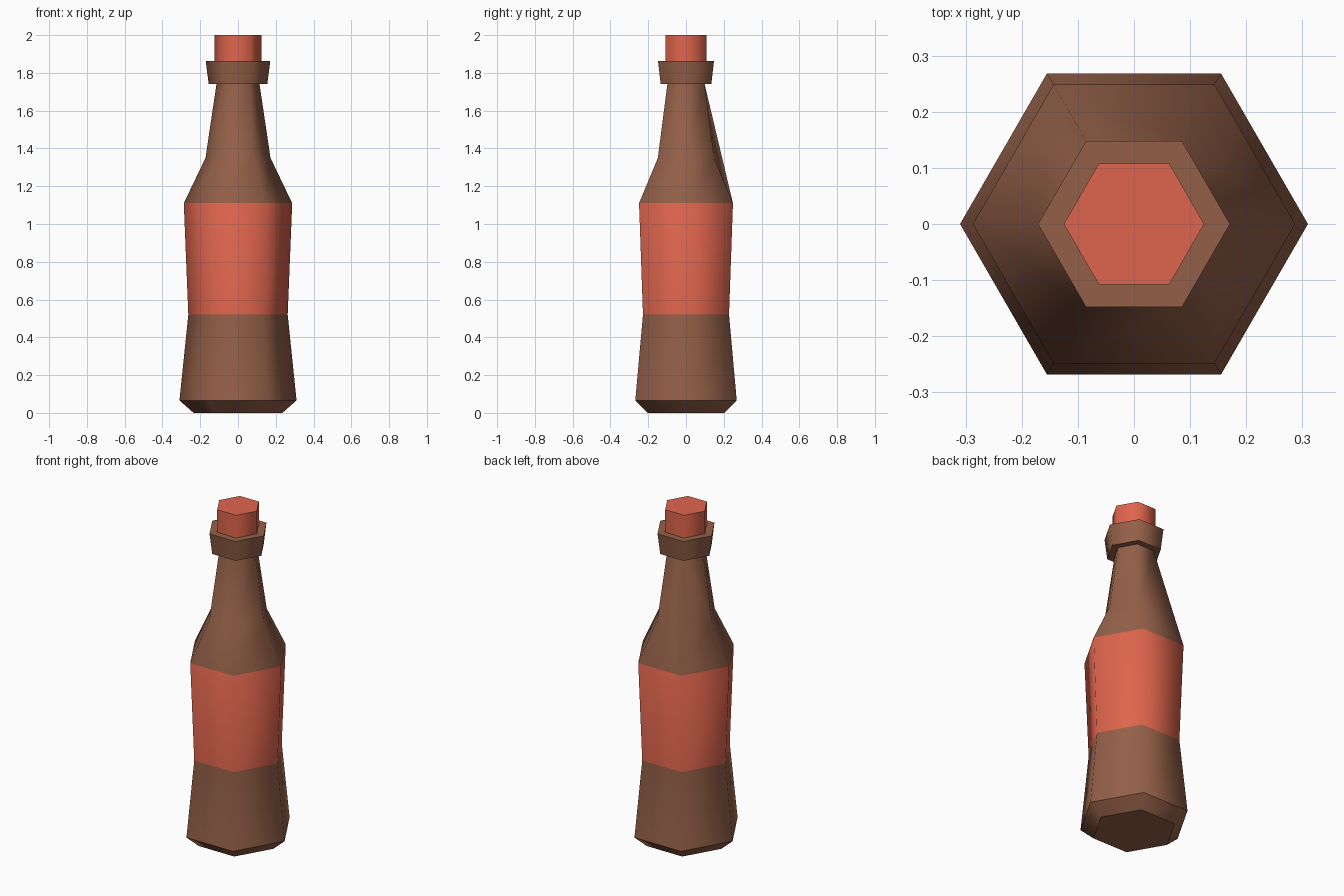
import bpy, bmesh, math

if "Cube" in bpy.data.objects:
    bpy.data.objects.remove(bpy.data.objects["Cube"], do_unlink=True)

SIDES = 6


def make_material(name, colour):
    mat = bpy.data.materials.new(name)
    mat.use_nodes = True
    mat.diffuse_color = (*colour, 1)
    mat.node_tree.nodes["Principled BSDF"].inputs["Base Color"].default_value = (*colour, 1)
    return mat


brown = make_material("brown glass", (0.296, 0.117, 0.065))
red = make_material("warm red", (0.737, 0.130, 0.074))


def stack_rings(profile):
    """Six-sided solid through (radius, height) rings, capped at both ends."""
    bm = bmesh.new()
    rings = []
    for radius, z in profile:
        angles = [math.tau * i / SIDES for i in range(SIDES)]
        rings.append([bm.verts.new((radius * math.cos(a), radius * math.sin(a), z)) for a in angles])
    for low, high in zip(rings, rings[1:]):
        for i in range(SIDES):
            j = (i + 1) % SIDES
            bm.faces.new((low[i], low[j], high[j], high[i]))
    bm.faces.new(reversed(rings[0]))
    bm.faces.new(rings[-1])
    return bm, rings


def finish(bm, name, materials):
    """Smooth around the sides, crisp at the horizontal rims."""
    bm.normal_update()
    for face in bm.faces:
        face.smooth = True
    for edge in bm.edges:
        a, b = edge.verts
        if abs(a.co.z - b.co.z) < 0.001 and edge.calc_face_angle(0) > math.radians(35):
            edge.smooth = False
    mesh = bpy.data.meshes.new(name)
    bm.to_mesh(mesh)
    bm.free()
    for mat in materials:
        mesh.materials.append(mat)
    obj = bpy.data.objects.new(name, mesh)
    bpy.context.collection.objects.link(obj)
    return obj


# Bottle body, with the label as a band of its faces
LABEL_LOW, LABEL_HIGH = 0.52, 1.11
bm, rings = stack_rings([(0.235, 0), (0.31, 0.066), (0.263, LABEL_LOW),
                         (0.287, LABEL_HIGH), (0.172, 1.35), (0.114, 1.74)])
for face in bm.faces:
    if LABEL_LOW < face.calc_center_median().z < LABEL_HIGH:
        face.material_index = 1

# One rear shoulder corner runs straight from the label up to the neck
body, shoulder, neck = rings[3:]
corner = 2
bmesh.ops.pointmerge(bm, verts=[neck[corner], shoulder[corner]], merge_co=neck[corner].co.copy())
for side in (corner - 1, corner + 1):
    bmesh.ops.connect_verts(bm, verts=[body[corner], shoulder[side]])
finish(bm, "bottle", [brown, red])

# Flared collar around the mouth
bm, rings = stack_rings([(0.155, 1.74), (0.171, 1.864)])
finish(bm, "collar", [brown])

# Stopper
bm, rings = stack_rings([(0.125, 1.85), (0.125, 2.0)])
finish(bm, "stopper", [red])
